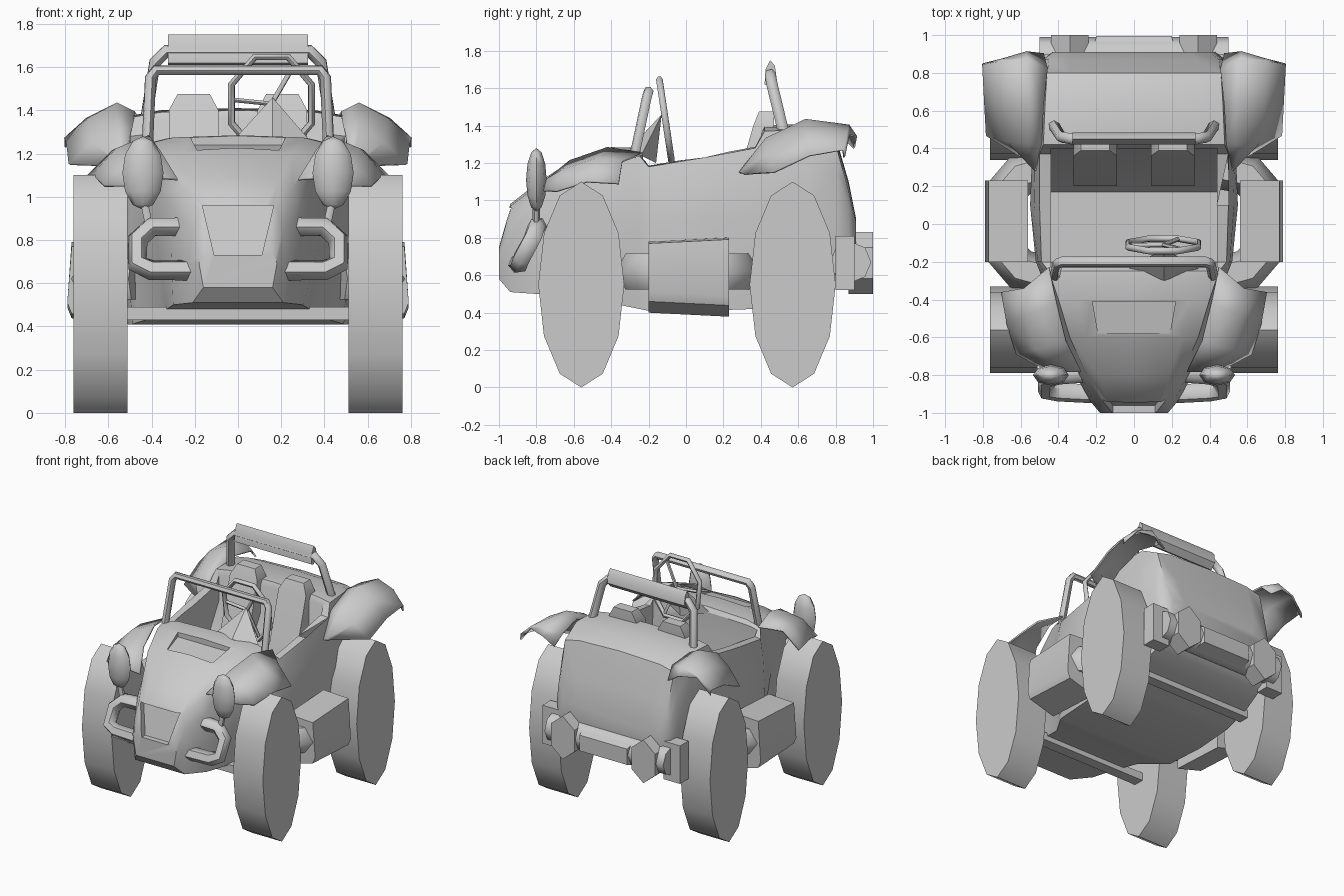
import bpy, bmesh, math
from mathutils import Vector, Matrix

cube = bpy.data.objects.get("Cube")
if cube:
    bpy.data.objects.remove(cube)

grey = bpy.data.materials.new("plain_grey")
grey.use_nodes = True
COLOR = (0.6, 0.6, 0.6, 1)
grey.diffuse_color = COLOR
grey.node_tree.nodes["Principled BSDF"].inputs["Base Color"].default_value = COLOR


def select(ob):
    bpy.ops.object.select_all(action='DESELECT')
    ob.select_set(True)
    bpy.context.view_layer.objects.active = ob


def finish(name, bm, mirror=False, angle=40):
    bmesh.ops.recalc_face_normals(bm, faces=bm.faces)
    me = bpy.data.meshes.new(name)
    bm.to_mesh(me)
    bm.free()
    me.materials.append(grey)
    ob = bpy.data.objects.new(name, me)
    bpy.context.collection.objects.link(ob)
    select(ob)
    if mirror:
        ob.modifiers.new("Mirror", 'MIRROR').use_mirror_merge = False
        bpy.ops.object.modifier_apply(modifier="Mirror")
    bpy.ops.object.shade_smooth_by_angle(angle=math.radians(angle))
    return ob


def hull(name, points, mirror=False, both=False):
    """Convex solid; 'both' repeats the points on the other side of x = 0."""
    bm = bmesh.new()
    pts = list(points) + ([(-x, y, z) for x, y, z in points] if both else [])
    for p in pts:
        bm.verts.new(p)
    bmesh.ops.convex_hull(bm, input=bm.verts)
    return finish(name, bm, mirror)


def box(name, lo, hi, mirror=False):
    return hull(name, [(x, y, z) for x in (lo[0], hi[0])
                       for y in (lo[1], hi[1]) for z in (lo[2], hi[2])], mirror)


def disc(name, center, radii, depth, axis, sides, mirror=True):
    """Squashed cylinder along x or y, with a point at the top."""
    bm = bmesh.new()
    rings = []
    for d in (-depth / 2, depth / 2):
        ring = []
        for i in range(sides):
            a = math.tau * i / sides
            h, v = radii[0] * math.sin(a), radii[1] * math.cos(a)
            off = (d, h, v) if axis == 'x' else (h, d, v)
            ring.append(bm.verts.new(Vector(center) + Vector(off)))
        rings.append(ring)
        bm.faces.new(ring)
    for i in range(sides):
        j = (i + 1) % sides
        bm.faces.new((rings[0][i], rings[0][j], rings[1][j], rings[1][i]))
    return finish(name, bm, mirror)


def tube(name, points, radius, mirror=False, closed=False, sides=1):
    cu = bpy.data.curves.new(name, 'CURVE')
    cu.dimensions = '3D'
    cu.bevel_depth = radius
    cu.bevel_resolution = sides
    cu.use_fill_caps = True
    sp = cu.splines.new('POLY')
    sp.points.add(len(points) - 1)
    for p, co in zip(sp.points, points):
        p.co = (*co, 1)
    sp.use_cyclic_u = closed
    temp = bpy.data.objects.new(name + "_path", cu)
    me = bpy.data.meshes.new_from_object(temp)
    bm = bmesh.new()
    bm.from_mesh(me)
    bpy.data.objects.remove(temp)
    bpy.data.meshes.remove(me)
    return finish(name, bm, mirror, 60)


def fender(name, rows):
    """Thin shell through rows of points running front to back."""
    bm = bmesh.new()
    grid = [[bm.verts.new(p) for p in row] for row in rows]
    for a, b in zip(grid, grid[1:]):
        for i in range(len(a) - 1):
            bm.faces.new((a[i], a[i + 1], b[i + 1], b[i]))
    ob = finish(name, bm, True, 60)
    mod = ob.modifiers.new("Thickness", 'SOLIDIFY')
    mod.thickness = 0.012
    mod.offset = 0
    return ob


def cut(ob, cutter):
    mod = ob.modifiers.new("Cut", 'BOOLEAN')
    mod.operation = 'DIFFERENCE'
    mod.object = cutter
    select(ob)
    bpy.ops.object.modifier_apply(modifier="Cut")
    bpy.data.objects.remove(cutter)


# Body tub: y, bottom z, bottom half width, waist z, waist half width,
# top half width, top z, crown z
sections = [
    (-1.0, .58, .16, .69, .18, .16, .74, .75),
    (-.94, .51, .21, .70, .23, .18, .94, .98),
    (-.80, .50, .30, .75, .31, .25, 1.04, 1.09),
    (-.60, .48, .33, .80, .38, .34, 1.17, 1.22),
    (-.40, .45, .36, .85, .44, .40, 1.25, 1.285),
    (-.25, .42, .46, .88, .50, .45, 1.24, 1.28),
    (-.20, .41, .49, .88, .52, .49, 1.18, 1.20),
    (.10, .41, .51, .90, .55, .50, 1.23, 1.23),
    (.37, .42, .50, .90, .54, .50, 1.28, 1.30),
    (.42, .43, .50, .90, .54, .48, 1.37, 1.40),
    (.65, .48, .48, .95, .52, .47, 1.38, 1.41),
    (.80, .54, .46, .95, .50, .46, 1.30, 1.34),
    (.87, .58, .44, .85, .48, .45, 1.05, 1.10),
    (.91, .65, .40, .78, .43, .40, .88, .90),
]
bm = bmesh.new()
rings = []
for y, zb, wb, zm, wm, wt, zt, zc in sections:
    half = [(wb, zb), (wm, zm), (wm * .6 + wt * .4, zm * .4 + zt * .6), (wt, zt), (wt * .75, zt * .3 + zc * .7)]
    ring = half + [(0, zc)] + [(-x, z) for x, z in reversed(half)]
    rings.append([bm.verts.new((x, y, z)) for x, z in ring])
for a, b in zip(rings, rings[1:]):
    for i in range(len(a)):
        j = (i + 1) % len(a)
        bm.faces.new((a[i], a[j], b[j], b[i]))
bm.faces.new(rings[0])
bm.faces.new(rings[-1])
body = finish("body", bm)

# Cockpit opening, grille recess and bonnet recess
cut(body, hull("cockpit_cut", [(.44, y, z) for y, z in (
    (-.23, 1.6), (-.23, 1.1), (-.2, .75), (.17, .75), (.40, 1.15), (.40, 1.6))], both=True))
cut(body, hull("grille_cut", [(.165, -.90, .96), (.165, -1.1, .96),
                              (.11, -.96, .73), (.11, -1.1, .73)], both=True))
cut(body, hull("bonnet_cut", [(.22, -.41, 1.24), (.22, -.41, 1.5),
                              (.19, -.58, 1.21), (.19, -.58, 1.5)], both=True))
select(body)
bpy.ops.object.shade_smooth_by_angle(angle=math.radians(40))

# Wheels and axles
for label, y in (("front", -.56), ("rear", .57)):
    disc(label + "_wheels", (.637, y, .55), (.23, .55), .25, 'x', 12)
    box(label + "_axle", (-.53, y - .04, .43), (.53, y + .04, .49))

# Fenders
fender("front_fenders", [
    [(.28, -.78, 1.08), (.36, -.62, 1.21), (.41, -.42, 1.28), (.45, -.23, 1.25)],
    [(.40, -.78, 1.09), (.52, -.66, 1.16), (.56, -.48, 1.22), (.58, -.34, 1.21)],
    [(.46, -.77, 1.05), (.62, -.69, 1.05), (.67, -.53, 1.10), (.70, -.36, 1.09)],
])
fender("rear_fenders", [
    [(.50, .28, 1.14), (.49, .42, 1.31), (.48, .63, 1.39), (.46, .82, 1.36), (.48, .90, 1.28)],
    [(.53, .29, 1.15), (.56, .43, 1.33), (.56, .64, 1.43), (.57, .87, 1.40), (.57, .91, 1.34)],
    [(.54, .31, 1.14), (.67, .44, 1.25), (.69, .65, 1.36), (.70, .86, 1.36), (.70, .87, 1.35)],
    [(.55, .33, 1.14), (.78, .47, 1.15), (.79, .66, 1.24), (.80, .84, 1.27), (.80, .845, 1.23)],
])

# Side pods with the pipes that carry them
hull("side_pods", [(x, y, z + y * s) for y in (-.2, .23) for x, z, s in (
    (.56, .79, .05), (.77, .78, .05), (.79, .50, -.05), (.77, .45, -.05), (.56, .39, -.05))], True)
tube("side_pipes", [(.48, -.27, .62), (.60, -.24, .62), (.67, -.16, .62),
                    (.67, .18, .62), (.60, .26, .62), (.48, .29, .62)], .11, True)

# Front bumper tubes and headlights
tube("front_bumpers", [(.27, -.79, .86), (.40, -.80, .86), (.465, -.82, .80),
                       (.465, -.88, .69), (.40, -.89, .66), (.21, -.90, .66)], .05, True)
bm = bmesh.new()
bmesh.ops.create_uvsphere(bm, u_segments=8, v_segments=6, radius=1, matrix=Matrix.LocRotScale(
    Vector((.44, -.80, 1.11)), None, Vector((.095, .055, .17))))
finish("headlights", bm, True, 60)
tube("headlight_stalks", [(.41, -.80, .86), (.44, -.80, 1.0)], .02, True)

# Rear bumper, corner boxes and lamps
tube("rear_bumper", [(-.5, .88, .67), (.5, .88, .67)], .11, sides=2)
hull("rear_bumper_pad", [(.22, .90, .76), (.20, .995, .72), (.20, .995, .60), (.22, .90, .57)], both=True)
box("rear_corner_boxes", (.44, .80, .52), (.58, .90, .81), True)
disc("rear_lamps", (.34, .935, .665), (.115, .165), .13, 'y', 6)

# Windscreen frame
tube("windscreen_frame", [(-.42, -.28, 1.22), (-.405, -.21, 1.55), (-.38, -.20, 1.585),
                          (.38, -.20, 1.585), (.405, -.21, 1.55), (.42, -.28, 1.22)], .027)

# Rear roll bar with its pad
tube("roll_bar", [(-.43, .53, 1.33), (-.385, .46, 1.62), (-.33, .45, 1.675),
                  (.33, .45, 1.675), (.385, .46, 1.62), (.43, .53, 1.33)], .03)
hull("roll_bar_pad", [(.325, y, z) for y, z in (
    (.45, 1.75), (.425, 1.70), (.42, 1.62), (.445, 1.61), (.485, 1.65), (.475, 1.72))], both=True)

# Steering wheel, spokes and column cover
def rim(a, r=1):
    return (.155 + .20 * r * math.sin(a), -.11 - .035 * r * math.cos(a), 1.43 + .235 * r * math.cos(a))

tube("steering_wheel", [rim(math.tau * (i + .5) / 8) for i in range(8)], .018, closed=True)
for i, a in enumerate((0.6, 2.7, 4.8)):
    tube("steering_spoke_%d" % (i + 1), [rim(a, 0), rim(a, .95)], .012)
hull("steering_column", [(.16, -.13, 1.46), (-.04, -.24, 1.24), (.35, -.24, 1.24), (.16, -.30, 1.28), (.16, -.16, 1.2)])

# Seats
for side, s in (("left", 1), ("right", -1)):
    hull(side + "_seat", [(s * .205 + w, y, z) for w0, yf, yb, z in (
        (.115, .20, .42, .85), (.115, .36, .47, 1.40), (.075, .39, .47, 1.475))
        for w in (-w0, w0) for y in (yf, yb)])
